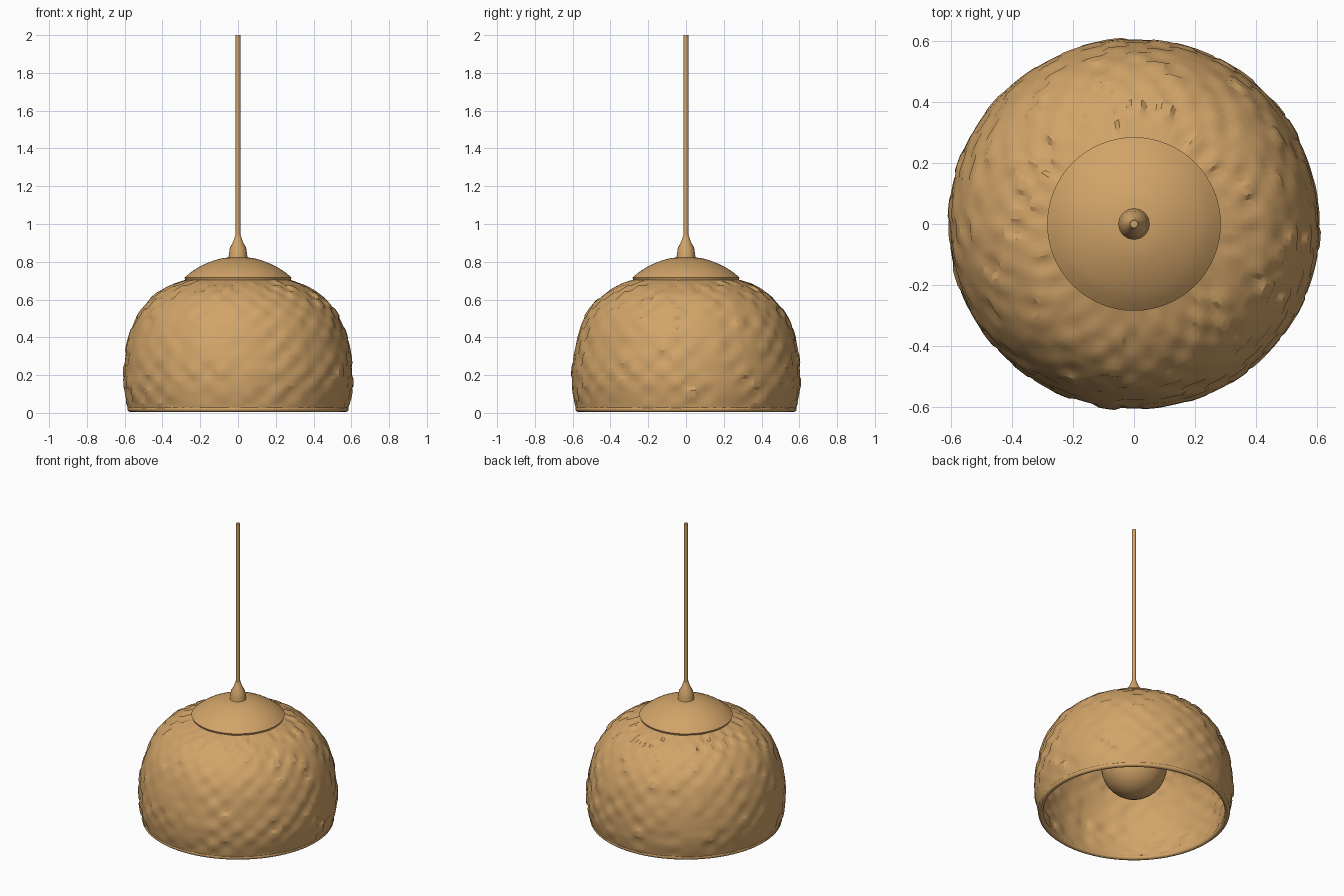
import bpy, bmesh, math, random

if "Cube" in bpy.data.objects:
    bpy.data.objects.remove(bpy.data.objects["Cube"])
random.seed(4)

mat = bpy.data.materials.new("natural_rattan")
mat.diffuse_color = (0.64, 0.37, 0.14, 1)
mat.use_nodes = True
mat.node_tree.nodes["Principled BSDF"].inputs["Base Color"].default_value = mat.diffuse_color


def smooth_path(pts, steps):
    """Catmull-Rom through (r, z) points."""
    out = []
    p = [pts[0]] + pts + [pts[-1]]
    for i in range(1, len(p) - 2):
        for s in range(steps):
            t = s / steps
            out.append(tuple(0.5 * (2 * b + (c - a) * t + (2 * a - 5 * b + 4 * c - d) * t * t
                                    + (3 * b - a - 3 * c + d) * t ** 3)
                             for a, b, c, d in zip(*p[i - 1:i + 3])))
    return out + [pts[-1]]


def revolve(name, profile, sides, relief=None, closed=False, angle=40):
    """Spin an (r, z) profile round z; relief(i, j) pushes each point outward."""
    bm = bmesh.new()
    rings = []
    for j, (r, z) in enumerate(profile):
        if r < 1e-5:
            rings.append([bm.verts.new((0, 0, z))] * sides)
            continue
        ring = []
        for i in range(sides):
            a = 2 * math.pi * i / sides
            k = relief(i, j) if relief else 0
            dr, dz = r, z - 0.15
            n = math.hypot(dr, dz) or 1
            rr = r + k * dr / n
            ring.append(bm.verts.new((rr * math.cos(a), rr * math.sin(a), z + k * dz / n)))
        rings.append(ring)
    pairs = list(zip(rings, rings[1:])) + ([(rings[-1], rings[0])] if closed else [])
    for lo, hi in pairs:
        for i in range(sides):
            j = (i + 1) % sides
            vs = list(dict.fromkeys([lo[i], lo[j], hi[j], hi[i]]))
            if len(vs) > 2:
                bm.faces.new(vs)
    bmesh.ops.recalc_face_normals(bm, faces=bm.faces)
    me = bpy.data.meshes.new(name)
    bm.to_mesh(me)
    bm.free()
    ob = bpy.data.objects.new(name, me)
    bpy.context.collection.objects.link(ob)
    me.materials.append(mat)
    bpy.ops.object.select_all(action='DESELECT')
    ob.select_set(True)
    bpy.context.view_layer.objects.active = ob
    bpy.ops.object.shade_smooth_by_angle(angle=math.radians(angle))
    return ob


# Woven shade: outer wall up, inner wall back down
outer = smooth_path([(0.582, 0.02), (0.602, 0.12), (0.604, 0.22), (0.592, 0.33), (0.564, 0.44),
                     (0.522, 0.53), (0.455, 0.61), (0.365, 0.67), (0.255, 0.712)], 5)
inner = [(r - 0.026 * r / 0.6, z - 0.022 * max(0, z - 0.1) / 0.6) for r, z in reversed(outer)]
N = len(outer)
STAKES, PER, TALL = 50, 3, 3
height = {}


def weave(i, j):
    """Blocky over-under weave with hand-made unevenness."""
    row = j if j < N else 2 * N - 1 - j
    cell = (i // PER, row // TALL)
    sign = 1 if sum(cell) % 2 else -1
    k = height.setdefault(cell, 0.45 * sign + random.uniform(-0.75, 0.75))
    return 0.006 * k * min(1, row / 3, (N - 1 - row) / 4)


revolve("woven_shade", outer + inner, STAKES * PER, weave, closed=True, angle=28)

# Rolled rim at the opening, nearly flush with the wall
rim = [(0.570 + 0.016 * math.cos(2 * math.pi * t / 12), 0.02 + 0.015 * math.sin(2 * math.pi * t / 12))
       for t in range(12)]
revolve("shade_rim", rim, 72, closed=True)

# Domed cap over the crown, with its underside
cap = smooth_path([(0.284, 0.716), (0.235, 0.755), (0.17, 0.79), (0.10, 0.815), (0.04, 0.824)], 3)
revolve("top_cap", [(0, 0.79), (0.10, 0.785), (0.20, 0.745), (0.278, 0.70)] + cap + [(0, 0.826)], 64)

# Cord grip and cord
revolve("cord_grip", [(0, 0.80), (0.052, 0.815), (0.048, 0.84), (0.043, 0.875), (0.026, 0.905),
                      (0.014, 0.94), (0, 0.94)], 16, angle=60)
revolve("cord", [(0, 0.90), (0.0125, 0.90), (0.0125, 2.0), (0, 2.0)], 12)

# Globe bulb and socket
globe = [(0.2 * math.sin(math.pi * t / 18), 0.33 - 0.2 * math.cos(math.pi * t / 18)) for t in range(16)]
globe[0] = (0, 0.13)
revolve("globe_bulb", globe + [(0.075, 0.54), (0.065, 0.57), (0, 0.57)], 40)
revolve("lamp_socket", [(0, 0.55), (0.07, 0.55), (0.075, 0.57), (0.075, 0.72), (0.05, 0.79), (0, 0.80)], 24)
